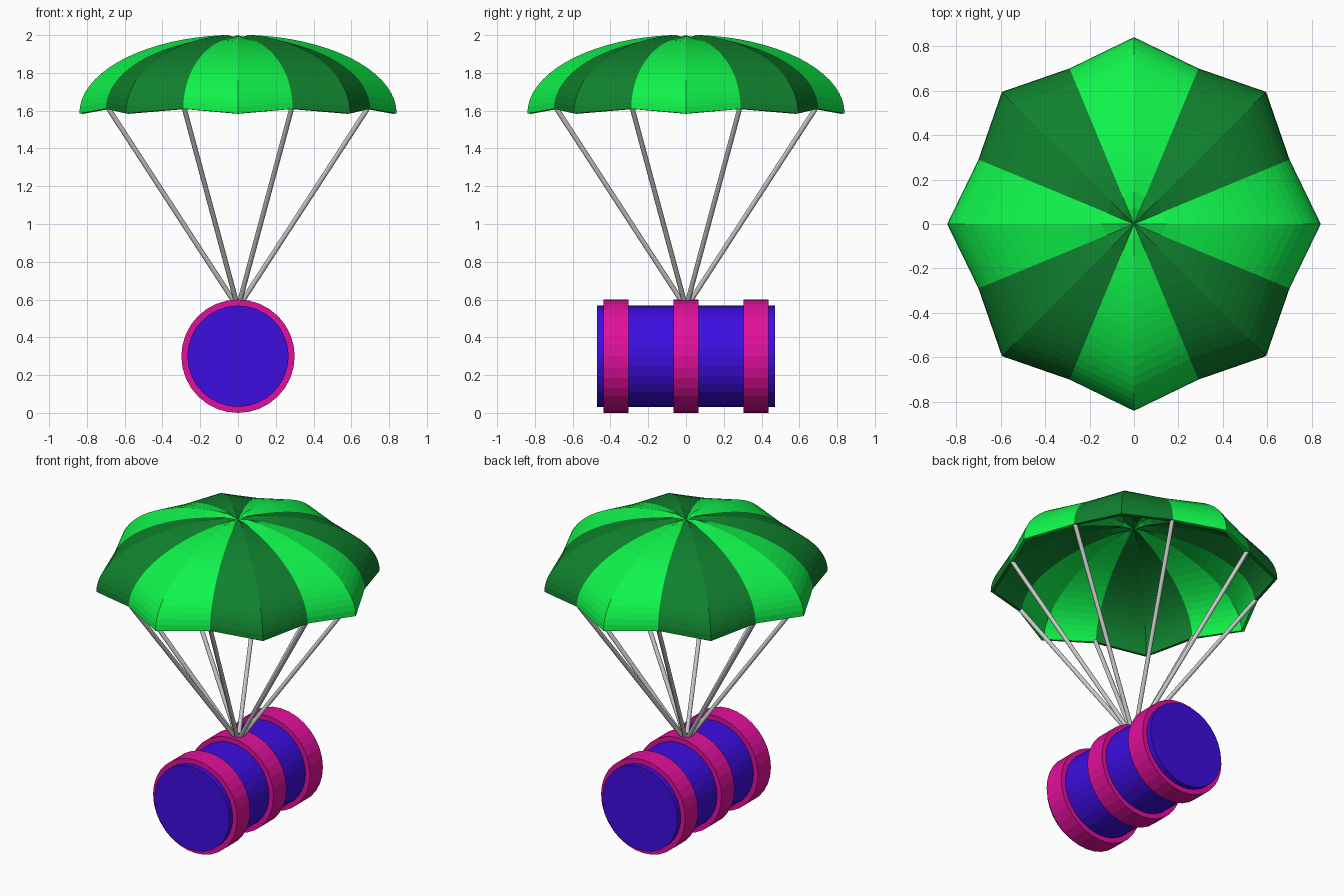
import bpy, bmesh, math
from mathutils import Vector

if "Cube" in bpy.data.objects:
    bpy.data.objects.remove(bpy.data.objects["Cube"])


def material(name, rgb):
    m = bpy.data.materials.new(name)
    m.diffuse_color = (*rgb, 1)
    m.use_nodes = True
    m.node_tree.nodes["Principled BSDF"].inputs["Base Color"].default_value = m.diffuse_color
    return m


LIGHT = material("light_green", (0.005, 0.91, 0.07))
DARK = material("dark_green", (0.005, 0.22, 0.027))
BLUE = material("blue", (0.047, 0.004, 0.75))
PINK = material("pink", (0.76, 0.005, 0.33))


def rod(name, a, b, radius, sides, mat=None):
    a, b = Vector(a), Vector(b)
    bpy.ops.mesh.primitive_cylinder_add(vertices=sides, radius=radius,
                                        depth=(b - a).length, location=(a + b) / 2)
    o = bpy.context.object
    o.name = name
    o.rotation_euler = (b - a).to_track_quat('Z', 'Y').to_euler()
    if mat:
        o.data.materials.append(mat)
    return o


# Barrel lying along y, with three raised bands
CZ = 0.30
rod("barrel", (0, -0.47, CZ), (0, 0.47, CZ), 0.268, 32, BLUE)
for i, y in enumerate((-0.37, 0, 0.37)):
    rod(f"barrel_band_{i + 1}", (0, y - 0.066, CZ), (0, y + 0.066, CZ), 0.30, 32, PINK)

# Eight cords from the barrel top to the canopy valleys
for i in range(8):
    a = math.radians(22.5 + 45 * i)
    c, s = math.cos(a), math.sin(a)
    rod(f"cord_{i + 1}", (0.02 * c, 0.02 * s, 0.585), (0.745 * c, 0.745 * s, 1.615), 0.013, 16)
    bpy.ops.object.shade_smooth_by_angle(angle=math.radians(40))

# Canopy: elliptical ribs, alternating ridge (tip) and valley, dimpled at the crown
RINGS = 18
bm = bmesh.new()
crown = bm.verts.new((0, 0, 1.982))
rings = []
for k in range(1, RINGS + 1):
    t = math.radians(90) * k / RINGS
    ring = []
    for i in range(16):
        valley = i % 2
        r = (0.757 if valley else 0.84) * math.sin(t)
        z0, top = (1.61, 1.988) if valley else (1.585, 2.002)
        z = z0 + (top - z0) * math.cos(t)
        a = math.radians(22.5 * i)
        ring.append(bm.verts.new((r * math.cos(a), r * math.sin(a), z)))
    rings.append(ring)
for i in range(16):
    j = (i + 1) % 16
    panel = ((i + 1) // 2) % 2
    faces = [bm.faces.new((crown, rings[0][i], rings[0][j]))]
    for lo, hi in zip(rings[1:], rings):
        faces.append(bm.faces.new((hi[i], lo[i], lo[j], hi[j])))
    for f in faces:
        f.material_index = panel
mesh = bpy.data.meshes.new("canopy")
bm.to_mesh(mesh)
bm.free()
mesh.materials.append(LIGHT)
mesh.materials.append(DARK)
canopy = bpy.data.objects.new("canopy", mesh)
bpy.context.collection.objects.link(canopy)
shell = canopy.modifiers.new("thickness", 'SOLIDIFY')
shell.thickness = 0.02
shell.offset = -1
